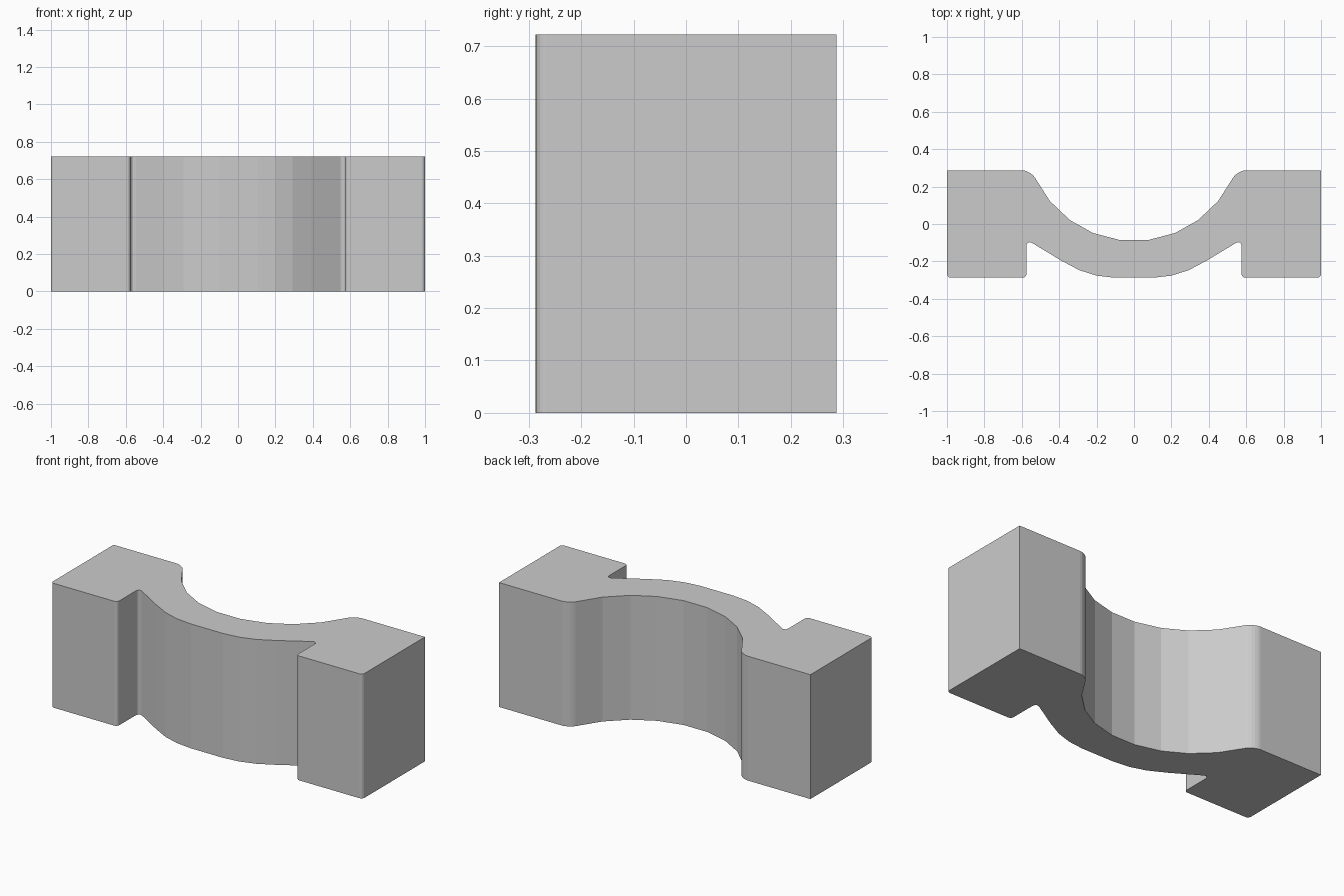
import bpy, bmesh
from mathutils import Vector

if "Cube" in bpy.data.objects:
    bpy.data.objects.remove(bpy.data.objects["Cube"])

HEIGHT = 0.722

# Right half of the plan outline: (x, y, corner reach)
half = [
    # concave back curve, centre outwards
    (0.075, -0.086, 0), (0.22, -0.048, 0), (0.343, 0.021, 0), (0.45, 0.123, 0),
    (0.555, 0.287, 0.045),
    # end block
    (1.0, 0.287, 0), (1.0, -0.287, 0.02), (0.575, -0.287, 0.02),
    # notch behind the block
    (0.575, -0.083, 0.036),
    # convex front curve, back to centre
    (0.39, -0.195, 0), (0.292, -0.247, 0), (0.2, -0.276, 0), (0.105, -0.287, 0),
]


def round_corners(points, steps=5):
    """Replace marked corners with short curved runs of points."""
    out = []
    for i, (x, y, r) in enumerate(points):
        p = Vector((x, y))
        if not r:
            out.append(p)
            continue
        a = p + (Vector(points[i - 1][:2]) - p).normalized() * r
        b = p + (Vector(points[i + 1][:2]) - p).normalized() * r
        for k in range(steps + 1):
            t = k / steps
            # weighted curve, close to a circular arc
            w = 1.414 * t * (1 - t)
            s = (1 - t) ** 2 + w + t * t
            out.append((a * (1 - t) ** 2 + p * w + b * t * t) / s)
    return out


right = round_corners(half)
outline = right + [Vector((-p.x, p.y)) for p in reversed(right)]

# Extrude the plan into the curved bridge block
bm = bmesh.new()
base = bm.faces.new([bm.verts.new((p.x, p.y, 0)) for p in outline])
top = bmesh.ops.extrude_face_region(bm, geom=[base])
verts = [g for g in top["geom"] if isinstance(g, bmesh.types.BMVert)]
bmesh.ops.translate(bm, verts=verts, vec=(0, 0, HEIGHT))
bmesh.ops.recalc_face_normals(bm, faces=bm.faces)

mesh = bpy.data.meshes.new("curved_bridge_block")
bm.to_mesh(mesh)
bm.free()
block = bpy.data.objects.new("curved_bridge_block", mesh)
bpy.context.collection.objects.link(block)
